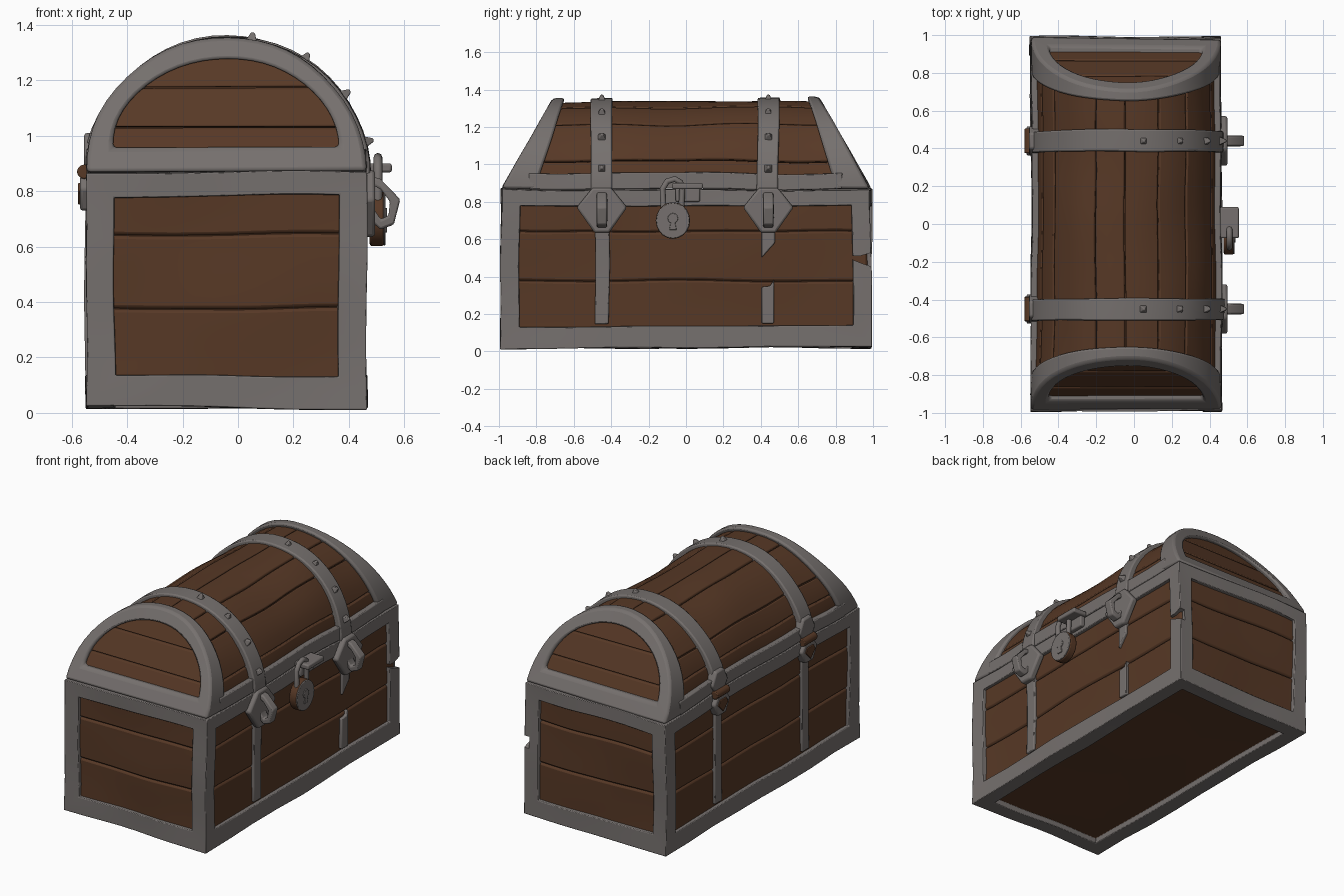
import bpy, bmesh, math
from mathutils import Vector, Matrix, noise

if "Cube" in bpy.data.objects:
    bpy.data.objects.remove(bpy.data.objects["Cube"])

def material(name, col):
    m = bpy.data.materials.new(name)
    m.diffuse_color = (*col, 1)
    m.use_nodes = True
    m.node_tree.nodes["Principled BSDF"].inputs["Base Color"].default_value = m.diffuse_color
    return m

WOOD = material("brown_wood", (0.095, 0.040, 0.019))
IRON = material("grey_iron", (0.18, 0.163, 0.156))
CX, BASE = -0.04, 0.87          # centre line and lid hinge height

def wobble(bm, amp=0.014):      # one shared warp field gives the hand-made look
    for v in bm.verts:
        v.co += noise.noise_vector(v.co * 2.3 + Vector((3.1, 7.7, 1.3))) * amp

def finish(name, bm, mats, bevel=0.0, warp=False):
    bmesh.ops.recalc_face_normals(bm, faces=bm.faces)
    if warp:
        wobble(bm)
    me = bpy.data.meshes.new(name)
    bm.to_mesh(me)
    bm.free()
    for m in mats:
        me.materials.append(m)
    ob = bpy.data.objects.new(name, me)
    bpy.context.collection.objects.link(ob)
    if bevel:
        b = ob.modifiers.new("bevel", "BEVEL")
        b.width, b.segments, b.limit_method = bevel, 2, "ANGLE"
        b.angle_limit = math.radians(35)
    return ob

def box(name, lo, hi, mat, bevel=0.006, cuts=0):
    bm = bmesh.new()
    bmesh.ops.create_cube(bm, size=1)
    for v in bm.verts:
        v.co = [(a + b) / 2 + c * (b - a) for a, b, c in zip(lo, hi, v.co)]
    if cuts:
        bmesh.ops.subdivide_edges(bm, edges=bm.edges[:], cuts=cuts, use_grid_fill=True)
    return finish(name, bm, [mat], bevel, cuts > 0)

def plate(name, pts, x0, x1, mat, bevel=0.006):   # (y, z) outline extruded along x
    bm = bmesh.new()
    a = [bm.verts.new((x0, y, z)) for y, z in pts]
    b = [bm.verts.new((x1, y, z)) for y, z in pts]
    bm.faces.new(a)
    bm.faces.new(b)
    for i in range(len(pts)):
        j = (i + 1) % len(pts)
        bm.faces.new((a[i], a[j], b[j], b[i]))
    return finish(name, bm, [mat], bevel)

def loft(name, pts, lo, hi, mat, n=8, bevel=0.006):  # (x, z) outline swept from y=lo(z) to hi(z)
    bm = bmesh.new()
    rows = [[bm.verts.new((x, lo(z) + (hi(z) - lo(z)) * k / n, z)) for x, z in pts]
            for k in range(n + 1)]
    for r, s in zip(rows, rows[1:]):
        for i in range(len(pts)):
            j = (i + 1) % len(pts)
            bm.faces.new((r[i], r[j], s[j], s[i]))
    bm.faces.new(rows[0])
    bm.faces.new(rows[-1])
    return finish(name, bm, [mat], bevel, True)

def ell(a, b, deg, z=BASE):
    t = math.radians(deg)
    return (CX + a * math.cos(t), z + b * math.sin(t))

def arc_strip(a, b, th, d0, d1, n):
    d = [d0 + (d1 - d0) * i / n for i in range(n + 1)]
    return [ell(a, b, t) for t in d] + [ell(a - th, b - th, t) for t in reversed(d)]

def circle(y, z, ry, rz, n=20):
    return [(y + ry * math.cos(2 * math.pi * i / n), z + rz * math.sin(2 * math.pi * i / n))
            for i in range(n)]

# lid ends slope inwards: outer face and inner edge of the end arches
end_out = lambda z: 0.99 - 0.58 * (z - BASE)
end_in = lambda z: 0.81 - 0.345 * (z - BASE)

# body frame: box with a recessed window on every side but the top
bm = bmesh.new()
bmesh.ops.create_cube(bm, size=1)
for v in bm.verts:
    v.co = (CX + v.co.x * 1.01, v.co.y * 1.98, 0.4425 + v.co.z * 0.845)
bm.normal_update()
wins = [f for f in bm.faces if f.normal.z < 0.5]
bmesh.ops.inset_individual(bm, faces=wins, thickness=0.14)
for f in wins:
    if abs(f.normal.z) < 0.5:
        for v in f.verts:
            v.co.z += 0.015
bmesh.ops.inset_individual(bm, faces=wins, thickness=0.003, depth=-0.035)
for f in wins:
    f.material_index = 1
bmesh.ops.subdivide_edges(bm, edges=bm.edges[:], cuts=7, use_grid_fill=True)
frame = finish("body_frame", bm, [IRON, WOOD], 0.014, True)

# chipped notch in one corner
cut = plate("notch_cutter", [(0.83, 0.515), (0.93, 0.51), (1.03, 0.54), (1.03, 0.44), (0.93, 0.475)],
            0.425, 0.6, IRON, 0)
cut.hide_render = True
cut.hide_viewport = True
cut.display_type = "WIRE"
bo = frame.modifiers.new("notch", "BOOLEAN")
bo.operation, bo.object = "DIFFERENCE", cut

# body planks, seen through the windows
for i, (z0, z1) in enumerate([(0.06, 0.375), (0.378, 0.642), (0.645, 0.80)]):
    box(f"body_plank_{i}", (-0.523, -0.968, z0), (0.443, 0.968, z1), WOOD, 0.012, 12)

# lid end arches with the lower crossbar
N = 28
for s in (-1, 1):
    bm = bmesh.new()
    rings = []
    for i in range(N + 1):
        d = 180 * i / N
        (xo, zo), (xi, zi) = ell(0.505, 0.49, d), ell(0.405, 0.325, d, 0.957)
        rings.append([bm.verts.new(p) for p in (
            (xo, s * end_out(zo), zo), (xi, s * end_out(zi), zi),
            (xi, s * end_in(zi), zi), (xo, s * end_in(zo), zo))])
    for i in range(N + 1):
        a, b = rings[i], rings[(i + 1) % (N + 1)]
        for k in range(4):
            bm.faces.new((a[k], a[(k + 1) % 4], b[(k + 1) % 4], b[k]))
    finish(f"lid_end_arch_{s}", bm, [IRON], 0.014, True)
    # side rails of the lid
    xs = sorted((CX + s * 0.44, CX + s * 0.503))
    box(f"lid_rail_{s}", (xs[0], -0.84, BASE), (xs[1], 0.84, 0.955), IRON, 0.008, 10)

# lid end boards, stacked inside the barrel
for k, (z0, z1) in enumerate([(0.875, 1.03), (1.034, 1.176), (1.18, 1.3)]):
    zs = [z0 + (z1 - z0) * i / 5 for i in range(6)]
    w = [0.455 * math.sqrt(max(0.0, 1 - ((z - BASE) / 0.44) ** 2)) for z in zs]
    pts = [(CX + a, z) for a, z in zip(w, zs)] + [(CX - a, z) for a, z in reversed(list(zip(w, zs)))]
    loft(f"lid_end_board_{k}", pts, lambda z: 0.03 - end_out(z), lambda z: end_out(z) - 0.03, WOOD, 8, 0.008)

# curved lid planks
seams = [2, 19, 48, 69, 91, 110, 144, 160, 178]
for i, (d0, d1) in enumerate(zip(seams, seams[1:])):
    loft(f"lid_plank_{i}", arc_strip(0.48, 0.465, 0.035, d0 + 0.3, d1 - 0.3, 4),
         lambda z: 0.06 - end_out(z), lambda z: end_out(z) - 0.06, WOOD, 14, 0.008)

# iron straps, studs, hasps and hinges
for y in (-0.45, 0.44):
    loft(f"lid_strap_{y}", arc_strip(0.515, 0.483, 0.045, -2, 168, 26),
         lambda z: y - 0.057, lambda z: y + 0.057, IRON, 2, 0.008)
    for d in (80, 57, 35, 13):
        bm = bmesh.new()
        bmesh.ops.create_cone(bm, segments=4, radius1=0.037, radius2=0.009, depth=0.045, cap_ends=True)
        x, z = ell(0.52, 0.488, d)
        bm.transform(Matrix.Translation((x, y, z)) @ Matrix.Rotation(math.radians(90 - d), 4, "Y")
                     @ Matrix.Rotation(math.pi / 4, 4, "Z"))
        finish(f"stud_{y}_{d}", bm, [IRON], 0.004)
    plate(f"hasp_plate_{y}", [(y + p, z) for p, z in [(-0.05, 0.875), (-0.135, 0.77), (-0.04, 0.635),
          (0.04, 0.635), (0.135, 0.77), (0.05, 0.875)]], 0.45, 0.495, IRON, 0.012)
    # angular hasp loop standing out from the plate
    bm = bmesh.new()
    sec = [(0.024, -0.026), (0.024, 0.026), (-0.014, 0.03), (-0.014, -0.03)]
    loop = [(0.48, 0.835), (0.515, 0.82), (0.562, 0.765), (0.55, 0.70), (0.515, 0.685), (0.485, 0.72)]
    c = Vector((0.517, 0.755))
    rows = [[bm.verts.new((*(Vector(p) + (Vector(p) - c).normalized() * r).to_tuple()[:1], y + w,
                           (Vector(p) + (Vector(p) - c).normalized() * r).y)) for r, w in sec] for p in loop]
    for a, b in zip(rows, rows[1:] + rows[:1]):
        for k in range(4):
            bm.faces.new((a[k], a[(k + 1) % 4], b[(k + 1) % 4], b[k]))
    finish(f"hasp_loop_{y}", bm, [IRON], 0.008)
    # hinge on the back
    for nm, sg, x0 in (("upper", 1, -0.555), ("lower", -1, -0.57)):
        plate(f"hinge_{nm}_{y}", [(y + p, BASE + sg * q) for p, q in [(-0.05, 0.015), (-0.08, 0.06),
              (-0.04, 0.14), (0.04, 0.14), (0.08, 0.06), (0.05, 0.015)]], x0, -0.50, IRON, 0.01)
    bm = bmesh.new()
    bmesh.ops.create_cone(bm, segments=12, radius1=0.026, radius2=0.026, depth=0.13, cap_ends=True)
    bm.transform(Matrix.Translation((-0.555, y, BASE)) @ Matrix.Rotation(math.pi / 2, 4, "X"))
    finish(f"hinge_pin_{y}", bm, [WOOD], 0.005)
    plate(f"hinge_inlay_{y}", [(y + p, z) for p, z in [(-0.03, 0.83), (-0.05, 0.80), (0, 0.75),
          (0.05, 0.80), (0.03, 0.83)]], -0.577, -0.56, WOOD, 0.003)
    box(f"back_strap_{y}", (-0.538, y - 0.036, 0.15), (-0.50, y + 0.036, 0.78), IRON, 0.006, 5)

# front straps: one whole, one snapped in the middle
box("front_strap_whole", (0.42, -0.486, 0.15), (0.459, -0.412, 0.78), IRON, 0.006, 5)
plate("front_strap_stub", [(0.405, 0.15), (0.47, 0.15), (0.47, 0.385), (0.45, 0.35), (0.405, 0.345)], 0.42, 0.459, IRON)
plate("front_strap_hanging", [(0.405, 0.78), (0.405, 0.50), (0.43, 0.53), (0.475, 0.58), (0.475, 0.78)], 0.42, 0.465, IRON)

# padlock
plate("padlock_body", circle(-0.07, 0.70, 0.092, 0.098), 0.475, 0.527, WOOD, 0.008)
plate("padlock_face", circle(-0.07, 0.70, 0.09, 0.096), 0.524, 0.533, IRON, 0.004)
plate("keyhole_round", circle(-0.07, 0.712, 0.028, 0.028, 12), 0.53, 0.538, IRON, 0.003)
plate("keyhole_slot", [(-0.08, 0.70), (-0.09, 0.65), (-0.05, 0.65), (-0.06, 0.70)], 0.53, 0.538, IRON, 0.003)
cu = bpy.data.curves.new("padlock_shackle", "CURVE")
cu.dimensions, cu.bevel_depth, cu.bevel_resolution = "3D", 0.016, 2
cu.use_fill_caps = True
path = [(-0.12, 0.76), (-0.125, 0.87), (-0.10, 0.91), (-0.06, 0.922), (-0.03, 0.905), (-0.02, 0.87), (-0.025, 0.76)]
sp = cu.splines.new("POLY")
sp.points.add(len(path) - 1)
for p, (y, z) in zip(sp.points, path):
    p.co = (0.505, y, z, 1)
cu.materials.append(IRON)
bpy.context.collection.objects.link(bpy.data.objects.new("padlock_shackle", cu))
# lock staple
box("staple_bar", (0.455, -0.075, 0.868), (0.555, 0.09, 0.90), IRON, 0.008)
box("staple_block", (0.455, -0.055, 0.80), (0.49, 0.075, 0.875), IRON, 0.008)

# smooth shading with sharp edges kept
bpy.ops.object.select_all(action="DESELECT")
for ob in bpy.context.scene.objects:
    if ob.type == "MESH" and not ob.hide_render:
        ob.select_set(True)
        bpy.context.view_layer.objects.active = ob
bpy.ops.object.shade_smooth_by_angle(angle=math.radians(40))
